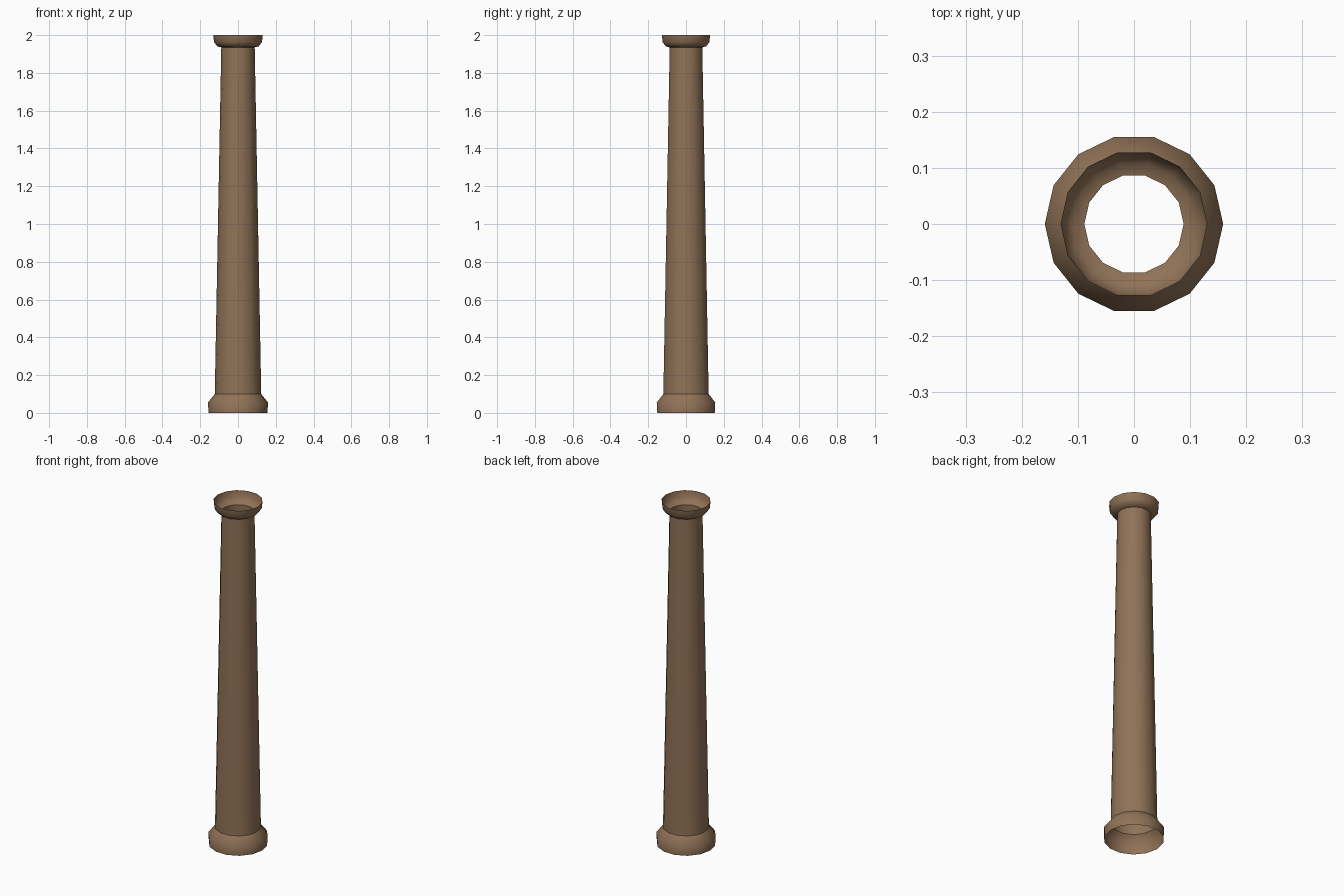
import bpy, bmesh, math

if "Cube" in bpy.data.objects:
    bpy.data.objects.remove(bpy.data.objects["Cube"])

SIDES = 14

wood = bpy.data.materials.new("brown_wood")
wood.diffuse_color = (0.28, 0.17, 0.095, 1)
wood.use_nodes = True
wood.node_tree.nodes["Principled BSDF"].inputs["Base Color"].default_value = wood.diffuse_color


def lathe(name, profile):
    """Open shell: a (radius, height) profile turned round the z axis."""
    bm = bmesh.new()
    rings = [[bm.verts.new((r * math.cos(2 * math.pi * i / SIDES),
                            r * math.sin(2 * math.pi * i / SIDES), z))
              for i in range(SIDES)] for r, z in profile]
    for low, high in zip(rings, rings[1:]):
        for i in range(SIDES):
            j = (i + 1) % SIDES
            bm.faces.new((low[i], low[j], high[j], high[i]))
    mesh = bpy.data.meshes.new(name)
    bm.to_mesh(mesh)
    bm.free()
    mesh.materials.append(wood)
    mesh.polygons.foreach_set("use_smooth", [True] * len(mesh.polygons))
    obj = bpy.data.objects.new(name, mesh)
    bpy.context.collection.objects.link(obj)


# flared foot, tapered shaft and cupped capital, all open-ended
lathe("base", [(0.156, 0), (0.159, 0.055), (0.123, 0.1)])
lathe("shaft", [(0.123, 0.1), (0.0885, 1.935)])
lathe("capital", [(0.0885, 1.935), (0.11, 1.941), (0.127, 1.963), (0.131, 2.0)])
